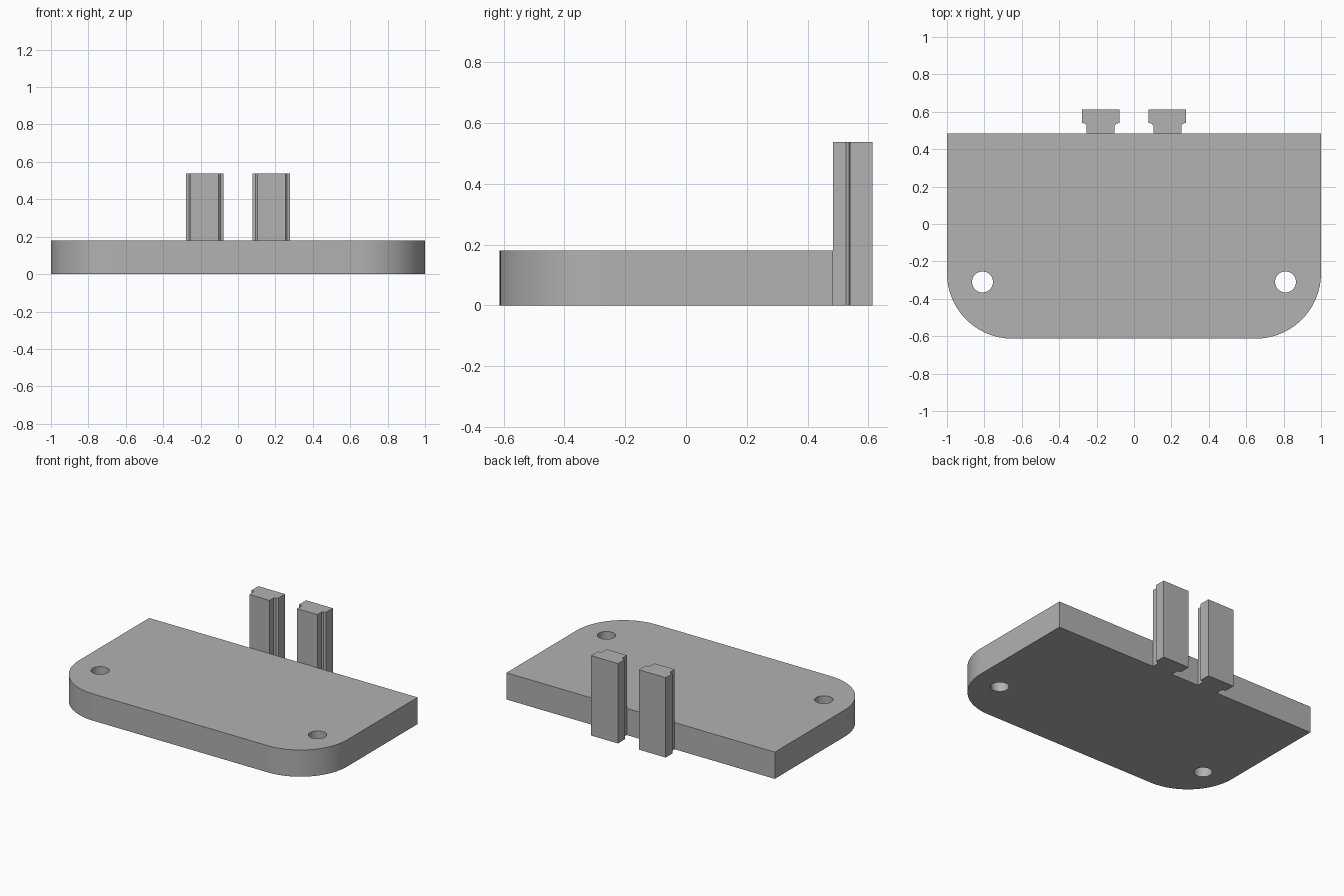
import bpy, bmesh, math

if "Cube" in bpy.data.objects:
    bpy.data.objects.remove(bpy.data.objects["Cube"])

grey = bpy.data.materials.new("plain grey")
grey.diffuse_color = (0.445, 0.445, 0.445, 1)
grey.use_nodes = True
grey.node_tree.nodes["Principled BSDF"].inputs["Base Color"].default_value = grey.diffuse_color


def prism(name, outline, z0, z1):
    """Extrude a counter-clockwise outline from z0 to z1."""
    bm = bmesh.new()
    face = bm.faces.new([bm.verts.new((x, y, z0)) for x, y in outline])
    ext = bmesh.ops.extrude_face_region(bm, geom=[face], use_keep_orig=True)
    top = [v for v in ext["geom"] if isinstance(v, bmesh.types.BMVert)]
    bmesh.ops.translate(bm, verts=top, vec=(0, 0, z1 - z0))
    bmesh.ops.recalc_face_normals(bm, faces=bm.faces)
    mesh = bpy.data.meshes.new(name)
    bm.to_mesh(mesh)
    bm.free()
    mesh.materials.append(grey)
    obj = bpy.data.objects.new(name, mesh)
    bpy.context.collection.objects.link(obj)
    return obj


def arc(cx, cy, r, start, end, steps):
    return [(cx + r * math.cos(math.radians(start + (end - start) * i / steps)),
             cy + r * math.sin(math.radians(start + (end - start) * i / steps)))
            for i in range(steps + 1)]


# Base plate with two rounded front corners
FRONT, BACK, R, T = -0.613, 0.483, 0.35, 0.18
outline = (arc(-1 + R, FRONT + R, R, 180, 270, 24)
           + arc(1 - R, FRONT + R, R, 270, 360, 24)
           + [(1, BACK), (-1, BACK)])
plate = prism("base_plate", outline, 0, T)

# Screw holes through the plate
for side in (-1, 1):
    cutter = prism("hole_cutter", arc(side * 0.81, -0.31, 0.056, 0, 360, 32)[:-1], -0.1, T + 0.1)
    cutter.hide_render = True
    cutter.hide_set(True)
    cut = plate.modifiers.new("screw_hole", 'BOOLEAN')
    cut.operation, cut.solver, cut.object = 'DIFFERENCE', 'EXACT', cutter

# Apply the cuts, then smooth the curved walls
bpy.context.view_layer.objects.active = plate
plate.select_set(True)
for name in [m.name for m in plate.modifiers]:
    bpy.ops.object.modifier_apply(modifier=name)
bpy.ops.object.shade_smooth_by_angle(angle=math.radians(30))
for obj in [o for o in bpy.data.objects if o.name.startswith("hole_cutter")]:
    bpy.data.objects.remove(obj)

# T-shaped rails standing on the back edge: narrow neck, wide head
half = [(0.075, BACK), (0.075, 0.527), (0.084, 0.537), (0.1, 0.54), (0.1, 0.613)]
profile = half + [(-x, y) for x, y in reversed(half)]
for label, cx in (("left", -0.178), ("right", 0.178)):
    prism(label + "_rail", [(cx + x, y) for x, y in profile], 0, 0.538)
